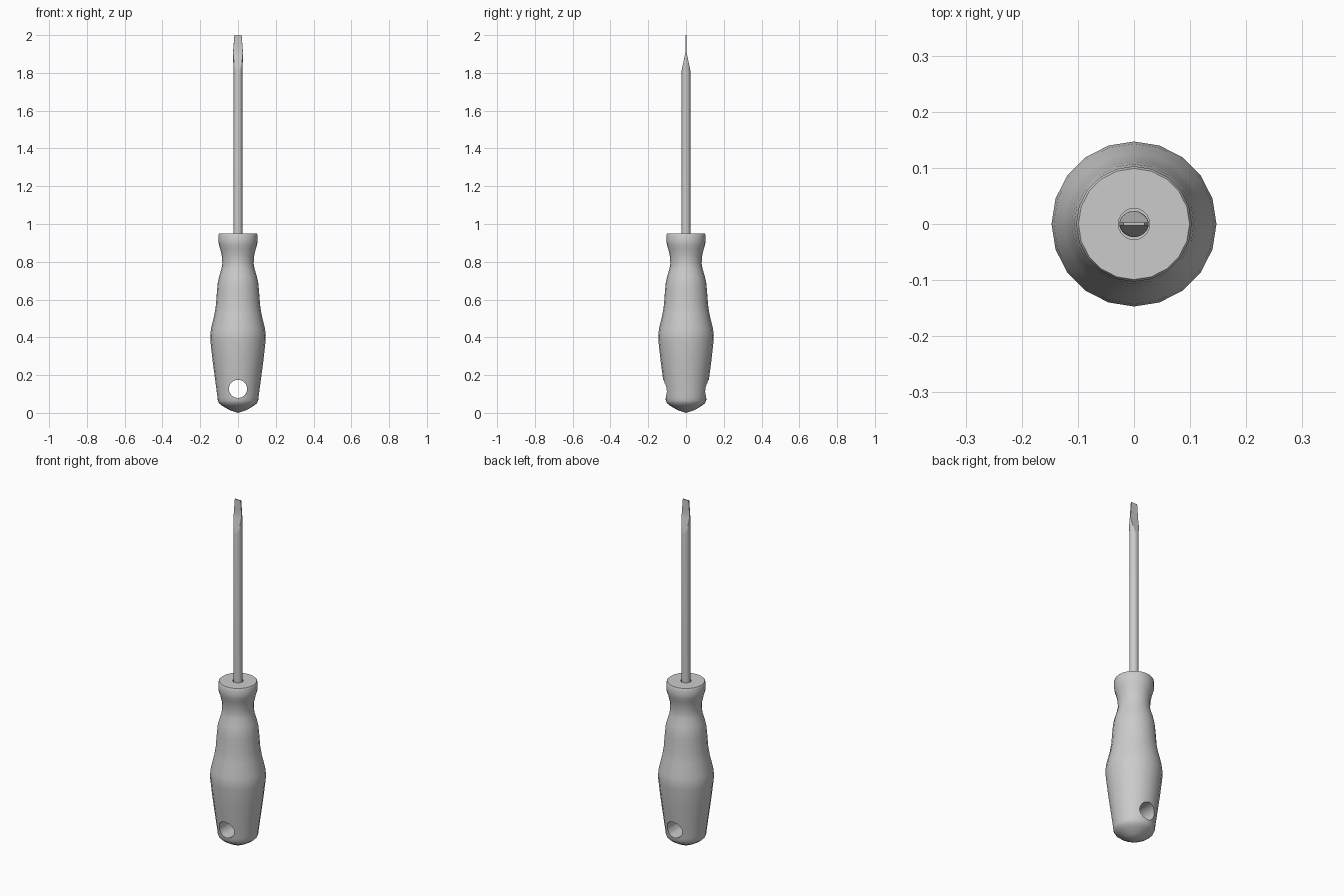
import bpy, bmesh, math

if "Cube" in bpy.data.objects:
    bpy.data.objects.remove(bpy.data.objects["Cube"])


def loft(name, rings, segs):
    """Skin rings of (x radius, y limit, z); a zero radius makes a pole."""
    bm = bmesh.new()
    loops = []
    for r, lim, z in rings:
        if r == 0:
            loops.append([bm.verts.new((0, 0, z))] * segs)
            continue
        loop = []
        for i in range(segs):
            a = 2 * math.pi * i / segs
            y = max(-lim, min(lim, r * math.sin(a)))
            loop.append(bm.verts.new((r * math.cos(a), y, z)))
        loops.append(loop)
    for lo, hi in zip(loops, loops[1:]):
        for i in range(segs):
            j = (i + 1) % segs
            quad = [lo[i], lo[j], hi[j], hi[i]]
            bm.faces.new(list(dict.fromkeys(quad)))
    for loop in (loops[0], loops[-1]):
        if loop[0] is not loop[1]:
            bm.faces.new(loop)
    bmesh.ops.recalc_face_normals(bm, faces=bm.faces)
    mesh = bpy.data.meshes.new(name)
    bm.to_mesh(mesh)
    bm.free()
    obj = bpy.data.objects.new(name, mesh)
    bpy.context.collection.objects.link(obj)
    return obj


def activate(obj):
    bpy.ops.object.select_all(action='DESELECT')
    obj.select_set(True)
    bpy.context.view_layer.objects.active = obj


# Handle: turned grip with domed butt, waist, collar and shaft socket
profile = [(0, 0.0), (0.045, 0.015), (0.085, 0.038), (0.101, 0.052), (0.107, 0.065),
           (0.109, 0.085), (0.123, 0.19), (0.135, 0.28), (0.146, 0.38), (0.147, 0.41),
           (0.143, 0.445), (0.125, 0.52), (0.117, 0.57), (0.111, 0.65), (0.107, 0.69),
           (0.099, 0.725), (0.087, 0.765), (0.083, 0.79), (0.085, 0.83), (0.093, 0.865),
           (0.101, 0.89), (0.103, 0.905), (0.103, 0.943), (0.099, 0.95),
           (0.028, 0.95), (0.028, 0.91), (0, 0.91)]
handle = loft("handle", [(r, 1, z) for r, z in profile], 20)

# Hanging hole through the butt, front to back
bpy.ops.mesh.primitive_cylinder_add(vertices=24, radius=0.048, depth=0.6,
                                    location=(0, 0, 0.127), rotation=(math.pi / 2, 0, 0))
cutter = bpy.context.object
cutter.name = "hole_cutter"
cutter.hide_render = True
activate(handle)
mod = handle.modifiers.new("hanging_hole", 'BOOLEAN')
mod.operation = 'DIFFERENCE'
mod.solver = 'EXACT'
mod.object = cutter
bpy.ops.object.modifier_apply(modifier=mod.name)
bpy.data.objects.remove(cutter, do_unlink=True)

# Shaft: round rod ground to a wedge and a thin flat blade
rod = 0.0235
rings = [(rod, 1, 0.91), (rod, rod, 1.81)]
for k in range(1, 9):
    t = k / 8
    rings.append((rod + 0.0025 * math.sin(math.pi * t / 2), rod + (0.003 - rod) * t, 1.81 + 0.1 * t))
rings += [(0.024, 0.003, 1.94), (0.019, 0.003, 2.0)]
shaft = loft("shaft", rings, 32)

for obj in (handle, shaft):
    activate(obj)
    bpy.ops.object.shade_smooth_by_angle(angle=math.radians(30))
